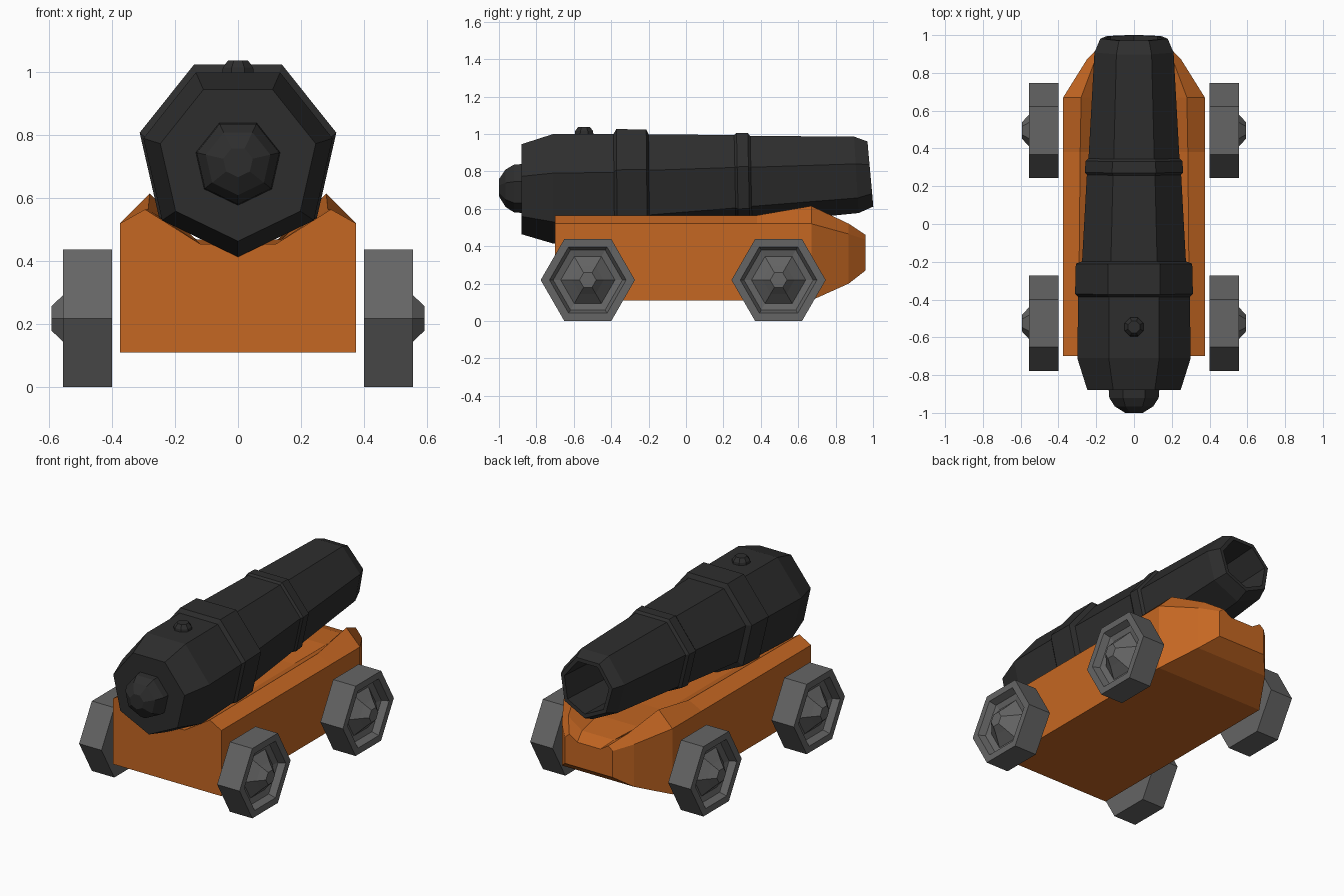
import bpy, bmesh
from math import sin, cos, pi

cube = bpy.data.objects.get("Cube")
if cube:
    bpy.data.objects.remove(cube)


def material(name, rgb):
    m = bpy.data.materials.new(name)
    m.use_nodes = True
    m.diffuse_color = (*rgb, 1)
    m.node_tree.nodes["Principled BSDF"].inputs["Base Color"].default_value = (*rgb, 1)
    return m


iron = material("black iron", (0.027, 0.027, 0.027))
wood = material("orange wood", (0.56, 0.135, 0.016))
steel = material("grey wheel", (0.13, 0.13, 0.13))


def loft(name, rings, mat):
    """Skin a row of equal rings and cap both ends."""
    bm = bmesh.new()
    rows = [[bm.verts.new(p) for p in ring] for ring in rings]
    n = len(rows[0])
    for a, b in zip(rows, rows[1:]):
        for i in range(n):
            j = (i + 1) % n
            bm.faces.new((a[i], a[j], b[j], b[i]))
    bm.faces.new(rows[0])
    bm.faces.new(rows[-1])
    bmesh.ops.recalc_face_normals(bm, faces=bm.faces)
    mesh = bpy.data.meshes.new(name)
    bm.to_mesh(mesh)
    bm.free()
    mesh.materials.append(mat)
    obj = bpy.data.objects.new(name, mesh)
    bpy.context.collection.objects.link(obj)
    return obj


def circle(n, r, start=0.0):
    return [(r * cos(start + 2 * pi * i / n), r * sin(start + 2 * pi * i / n)) for i in range(n)]


def barrel_ring(y, r, z, lean=0.0):
    """Seven-sided ring with a corner at the bottom, leaning back at the top."""
    return [(u, y - lean * v, z + v) for u, v in circle(7, r, -pi / 2)]


# Barrel with two raised bands and a hollow bore: y, radius, centre height, lean
barrel = [
    (-0.88, 0.253, 0.717, 0), (-0.71, 0.308, 0.722, 0),
    (-0.385, 0.303, 0.727, 0.01), (-0.37, 0.32, 0.737, 0.01),
    (-0.21, 0.316, 0.74, 0.01), (-0.197, 0.282, 0.743, 0.01),
    (0.262, 0.256, 0.764, 0.02), (0.275, 0.267, 0.765, 0.02),
    (0.335, 0.263, 0.767, 0.02), (0.348, 0.247, 0.767, 0.02),
    (0.91, 0.215, 0.792, 0.06), (0.985, 0.183, 0.795, 0.09),
    (0.985, 0.158, 0.795, 0.09), (0.45, 0.15, 0.77, 0.05),
]
loft("barrel", [barrel_ring(*s) for s in barrel], iron)

# Rear knob
knob = [(-0.87, 0.138), (-0.92, 0.134), (-0.965, 0.105), (-1.0, 0.048)]
loft("rear_knob", [barrel_ring(y, r, 0.715) for y, r in knob], iron)

# Fuse stud on top of the breech
stud = [(0.99, 0.055), (1.015, 0.052), (1.038, 0.034)]
loft("fuse_stud", [[(u, -0.545 + v, z) for u, v in circle(8, r, pi / 8)] for z, r in stud], iron)


# Carriage: a cradle section swept along its length, tapering to the nose
def carriage_ring(y, bottom, side, ridge, cradle):
    half = [(side[0], bottom), side, ridge, cradle]
    return [(x, y, z) for x, z in half] + [(-x, y, z) for x, z in reversed(half)]


sections = [
    (-0.7, 0.11, (0.375, 0.52), (0.295, 0.565), (0.12, 0.455)),
    (0.38, 0.11, (0.375, 0.52), (0.285, 0.565), (0.12, 0.455)),
    (0.67, 0.11, (0.375, 0.52), (0.28, 0.615), (0.14, 0.47)),
    (0.87, 0.2, (0.25, 0.465), (0.205, 0.52), (0.11, 0.455)),
    (0.96, 0.27, (0.165, 0.435), (0.135, 0.46), (0.08, 0.425)),
]
loft("carriage", [carriage_ring(*s) for s in sections], wood)

# Six-sided wheels with a sunken face and a conical hub: distance out, radius
wheel = [(0.4, 0.252), (0.555, 0.252), (0.555, 0.205), (0.515, 0.185),
         (0.505, 0.145), (0.555, 0.085), (0.592, 0.045)]
for side, sx in (("left", 1), ("right", -1)):
    for end, cy in (("front", -0.525), ("rear", 0.495)):
        rings = [[(sx * x, cy + u, 0.219 + v) for u, v in circle(6, r)] for x, r in wheel]
        loft(f"{end}_{side}_wheel", rings, steel)
